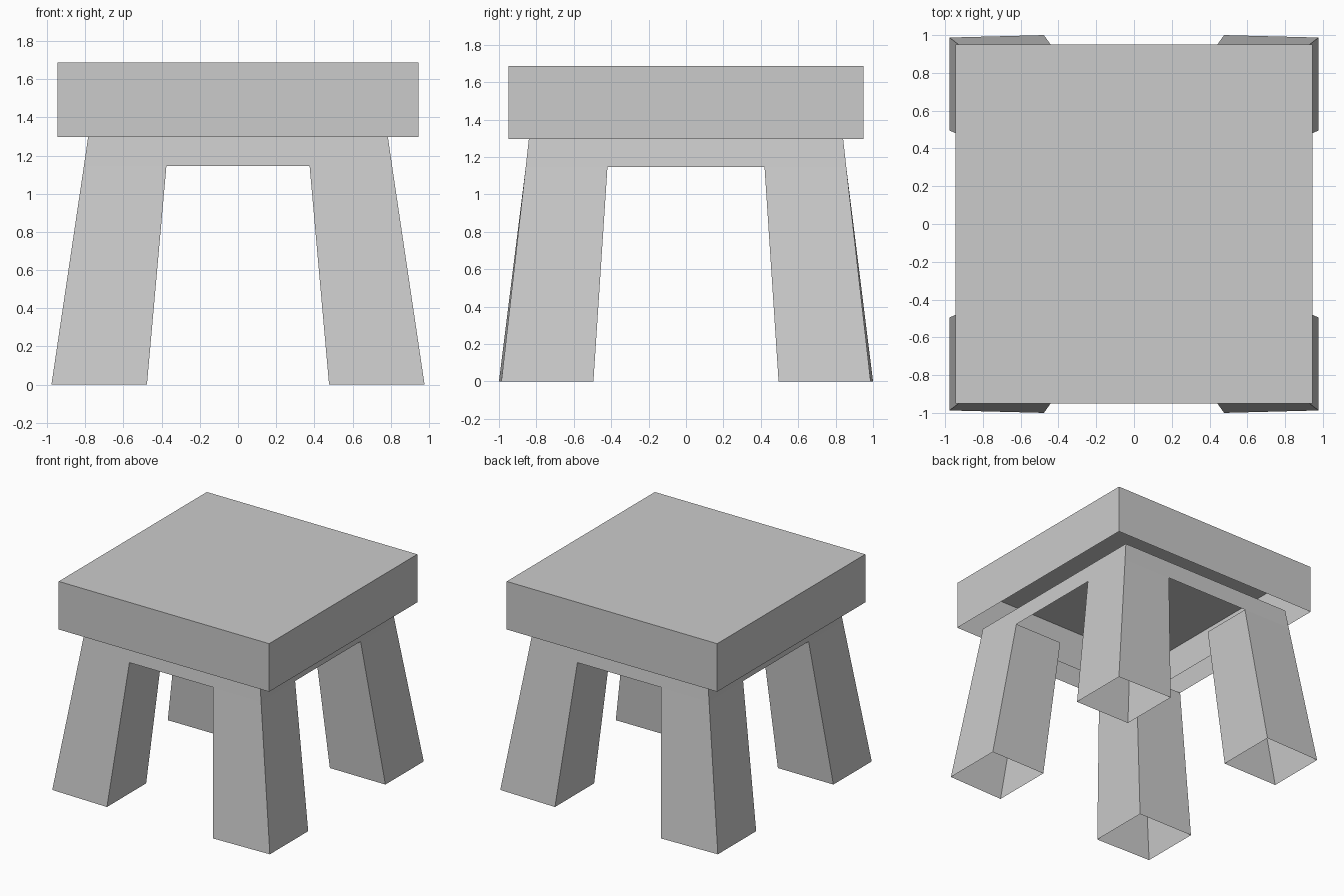
import bpy, bmesh
from mathutils import Matrix

if "Cube" in bpy.data.objects:
    bpy.data.objects.remove(bpy.data.objects["Cube"])


def finish(name, bm):
    mesh = bpy.data.meshes.new(name)
    bm.to_mesh(mesh)
    bm.free()
    ob = bpy.data.objects.new(name, mesh)
    bpy.context.collection.objects.link(ob)
    return ob


Z_TOP, Z_SEAT, Z_APRON = 1.687, 1.297, 1.145

# Seat: thick slab, open underneath
bm = bmesh.new()
size = Matrix.Diagonal((1.89, 1.90, Z_TOP - Z_SEAT, 1))
bmesh.ops.create_cube(bm, size=1, matrix=Matrix.Translation((0, 0, (Z_TOP + Z_SEAT) / 2)) @ size)
bm.normal_update()
bmesh.ops.delete(bm, geom=[f for f in bm.faces if f.normal.z < -0.5], context='FACES_ONLY')
finish("seat", bm)


# Leg frame: one quarter of hollow splayed leg plus apron, mirrored twice
def ring(bm, points, z):
    return [bm.verts.new((x, y, z)) for x, y in points]


def walls(bm, low, high):
    for i in range(len(low) - 1):
        bm.faces.new((low[i], low[i + 1], high[i + 1], high[i]))


bm = bmesh.new()
# Each ring runs anticlockwise: side, outer corner, back, inner corner
foot = ring(bm, [(.977, .495), (.977, .987), (.477, 1.0), (.477, .497)], 0)
knee = ring(bm, [(.807, .42), (.807, .857), (.375, .857), (.375, .42)], Z_APRON)
walls(bm, foot + foot[:1], knee + knee[:1])
# Apron band from the middle of one side to the middle of the next
ends_low = ring(bm, [(.807, 0), (0, .857)], Z_APRON)
top = ring(bm, [(.785, 0), (.785, .42), (.785, .84), (.375, .84), (0, .84)], Z_SEAT)
walls(bm, [ends_low[0]] + knee[:3] + [ends_low[1]], top)
frame = finish("leg_frame", bm)
mirror = frame.modifiers.new("mirror", 'MIRROR')
mirror.use_axis = (True, True, False)
